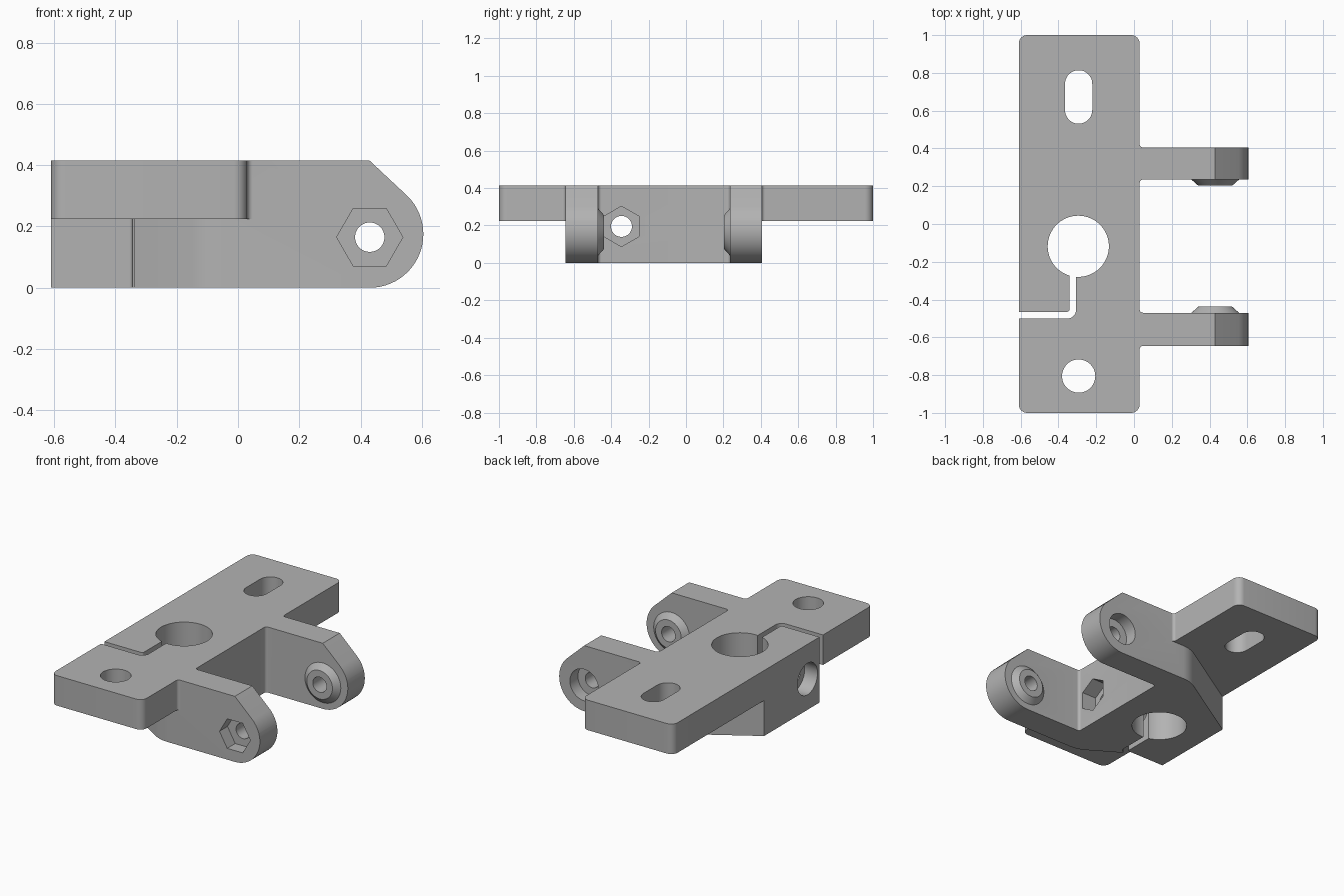
import bpy, bmesh
from math import pi, cos, sin, tan, radians
from mathutils import Vector, Matrix

cube = bpy.data.objects.get("Cube")
if cube:
    bpy.data.objects.remove(cube)

grey = bpy.data.materials.new("mid_grey")
grey.use_nodes = True
grey.diffuse_color = (0.45, 0.45, 0.45, 1)
grey.node_tree.nodes["Principled BSDF"].inputs["Base Color"].default_value = (0.45, 0.45, 0.45, 1)

PLACE = {"x": lambda u, v, w: (w, u, v),
         "y": lambda u, v, w: (u, w, v),
         "z": lambda u, v, w: (u, v, w)}


def finish(name, bm):
    bmesh.ops.recalc_face_normals(bm, faces=bm.faces)
    mesh = bpy.data.meshes.new(name)
    bm.to_mesh(mesh)
    bm.free()
    mesh.materials.append(grey)
    obj = bpy.data.objects.new(name, mesh)
    bpy.context.collection.objects.link(obj)
    return obj


def prism(name, outline, lo, hi, axis="z"):
    """Extrude a 2D outline along an axis."""
    bm = bmesh.new()
    a, b = ([bm.verts.new(PLACE[axis](u, v, w)) for u, v in outline] for w in (lo, hi))
    bm.faces.new(a)
    bm.faces.new(b)
    for i in range(len(a)):
        j = (i + 1) % len(a)
        bm.faces.new((a[i], a[j], b[j], b[i]))
    return finish(name, bm)


def arc(u, v, r, start, end, n):
    angles = [radians(start + (end - start) * i / n) for i in range(n + 1)]
    return [(u + r * cos(t), v + r * sin(t)) for t in angles]


def circle(u, v, r, n=48, start=0):
    return arc(u, v, r, start, start + 360, n)[:-1]


def rounded(corners, n=8):
    """Outline whose (u, v, radius) corners are filleted."""
    out = []
    for i, (u, v, *r) in enumerate(corners):
        p = Vector((u, v))
        if not r:
            out.append((u, v))
            continue
        d1 = (Vector(corners[i - 1][:2]) - p).normalized()
        d2 = (Vector(corners[(i + 1) % len(corners)][:2]) - p).normalized()
        half = d1.angle(d2) / 2
        centre = p + (d1 + d2).normalized() * r[0] / sin(half)
        s = p + d1 * r[0] / tan(half) - centre
        turn = s.angle_signed(p + d2 * r[0] / tan(half) - centre)
        for k in range(n + 1):
            q = centre + Matrix.Rotation(-turn * k / n, 2) @ s
            out.append((q.x, q.y))
    return out


def combine(target, tool, operation):
    mod = target.modifiers.new(operation, "BOOLEAN")
    mod.object, mod.operation, mod.solver = tool, operation, "EXACT"
    bpy.context.view_layer.objects.active = target
    bpy.ops.object.modifier_apply(modifier=mod.name)
    bpy.data.objects.remove(tool)


LEFT, FACE, TIP, STEP, TOP = -0.61, 0.03, 0.62, 0.225, 0.415
PIVOT_X, PIVOT_Z = 0.43, 0.165
CLAMP_Y, CLAMP_Z = -0.345, 0.195
BORE_X, BORE_Y = -0.295, -0.118
F = 0.018

# Mounting plate with the upper part of both arms
bracket = prism("clamp_bracket", rounded([
    (LEFT, -1, 0.045), (FACE, -1, 0.045), (FACE, -0.645, F), (TIP, -0.645),
    (TIP, -0.47), (FACE, -0.47, F), (FACE, 0.235, F), (TIP, 0.235),
    (TIP, 0.405), (FACE, 0.405, F), (FACE, 1, 0.045), (LEFT, 1, 0.045)]), STEP, TOP)

# Clamp body under the plate with the lower part of both arms
body = prism("clamp_body", rounded([
    (TIP, -0.645), (TIP, -0.47), (FACE, -0.47, F), (FACE, 0.235, F), (TIP, 0.235),
    (TIP, 0.405), (-0.1, 0.405, 0.2), (LEFT, 0.09), (LEFT, -0.48), (-0.36, -0.48),
    (-0.335, -0.5), (-0.1, -0.645, 0.2)]), 0, STEP)
combine(bracket, body, "UNION")

# Rounded and chamfered arm tips
tip = [(PIVOT_X, -0.1)] + arc(PIVOT_X, 0.175, 0.175, -90, 45, 24)
tip += [(0.33, 0.508), (0.9, 0.6), (0.9, -0.1)]
combine(bracket, prism("tip_cutter", tip, -0.8, 0.8, "y"), "DIFFERENCE")

# Tapered bosses on the inner faces of the arms
for face_y, way in ((-0.47, 1), (0.235, -1)):
    bm = bmesh.new()
    bmesh.ops.create_cone(bm, cap_ends=True, segments=48, radius1=0.137, radius2=0.09, depth=0.042,
                          matrix=Matrix.Translation((PIVOT_X, face_y + way * 0.011, PIVOT_Z))
                          @ Matrix.Rotation(-way * pi / 2, 4, "X"))
    combine(bracket, finish("boss", bm), "UNION")

# Bore, clamp slit, plate holes, pivot holes and clamp screw hole with their recesses
slit = rounded([(-0.342, -0.2), (-0.342, -0.465, 0.012), (-0.7, -0.465), (-0.7, -0.5),
                (-0.307, -0.5, 0.045), (-0.307, -0.2)])
long_hole = arc(-0.293, 0.742, 0.072, 0, 180, 24) + arc(-0.293, 0.603, 0.072, 180, 360, 24)
cutters = [
    (circle(BORE_X, BORE_Y, 0.162, 64), -1, 1, "z"),
    (slit, -1, 1, "z"),
    (long_hole, -1, 1, "z"),
    (circle(-0.293, -0.805, 0.088), -1, 1, "z"),
    (circle(PIVOT_X, PIVOT_Z, 0.048), -1, 1, "y"),
    (circle(PIVOT_X, PIVOT_Z, 0.108, 6), -0.8, -0.565, "y"),
    (circle(PIVOT_X, PIVOT_Z, 0.1), 0.325, 0.8, "y"),
    (circle(CLAMP_Y, CLAMP_Z, 0.056), -1, 1, "x"),
    (circle(CLAMP_Y, CLAMP_Z, 0.108, 6, 90), -0.07, 0.2, "x"),
    (circle(CLAMP_Y, CLAMP_Z, 0.1), -0.8, -0.52, "x"),
]
for outline, lo, hi, axis in cutters:
    combine(bracket, prism("cutter", outline, lo, hi, axis), "DIFFERENCE")

# Smooth rounds, sharp edges
bpy.ops.object.select_all(action="DESELECT")
bracket.select_set(True)
bpy.context.view_layer.objects.active = bracket
bpy.ops.object.shade_smooth_by_angle(angle=radians(30))
